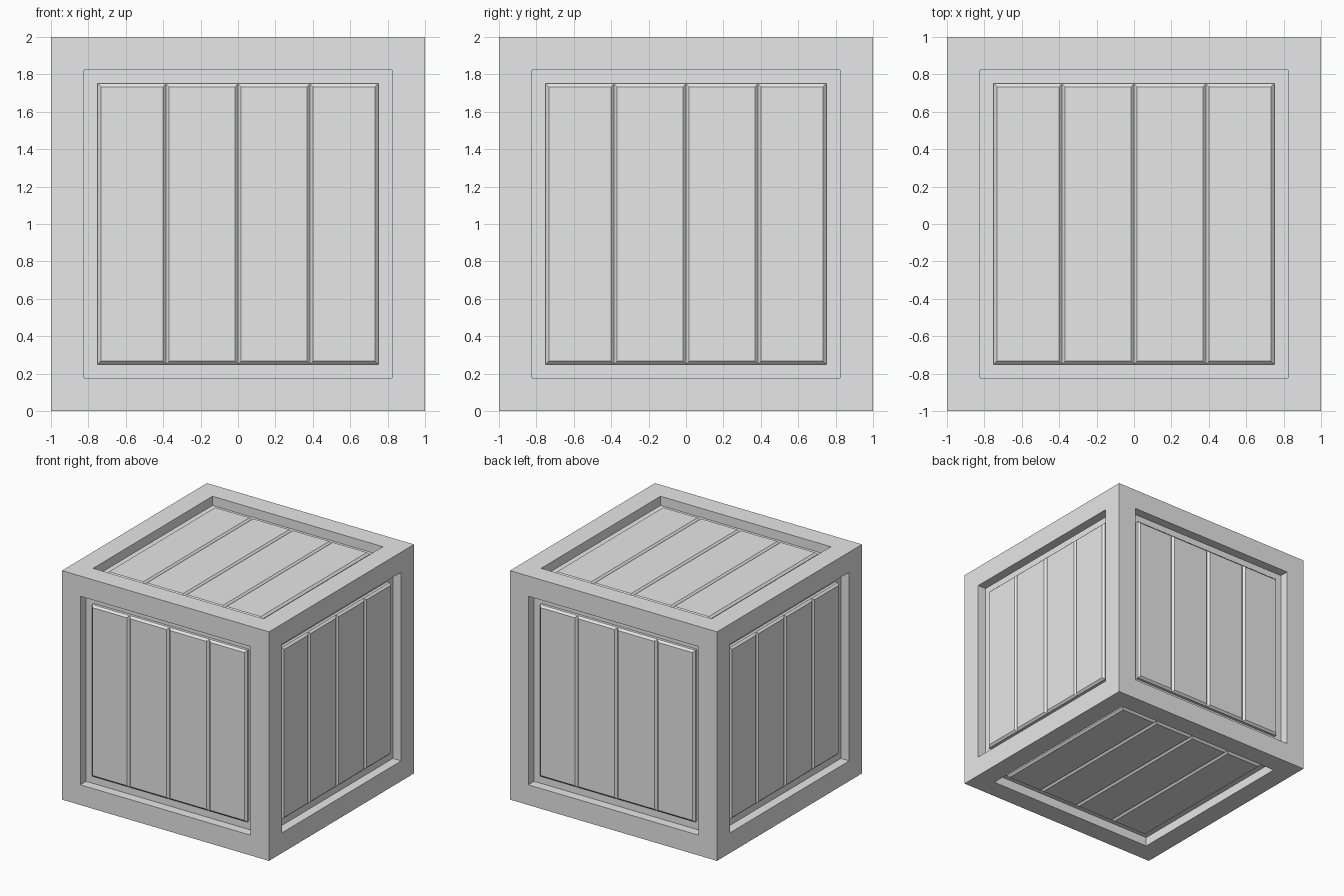
import bpy, bmesh
from math import pi
from mathutils import Matrix

if "Cube" in bpy.data.objects:
    bpy.data.objects.remove(bpy.data.objects["Cube"])

FRAME = 0.25       # border width around each panel
POCKET = 0.08      # depth of the panel recess
RECESS = 0.04      # depth of the board faces below the frame
CHAMFER = 0.017
OPEN = 1 - FRAME   # half width of each opening
SEAMS = (-OPEN, -0.385, 0, 0.385, OPEN)

grey = bpy.data.materials.new("plain_grey")
grey.use_nodes = True
colour = (0.8, 0.8, 0.8, 1)
grey.diffuse_color = colour
grey.node_tree.nodes["Principled BSDF"].inputs["Base Color"].default_value = colour


def add_object(name, bm):
    mesh = bpy.data.meshes.new(name)
    bm.to_mesh(mesh)
    bm.free()
    mesh.materials.append(grey)
    obj = bpy.data.objects.new(name, mesh)
    bpy.context.collection.objects.link(obj)
    obj.location.z = 1
    return obj


# Crate frame: a cube with a square pocket sunk into every side
bm = bmesh.new()
bmesh.ops.create_cube(bm, size=2)
sides = bm.faces[:]
bmesh.ops.inset_individual(bm, faces=sides, thickness=FRAME)
for face in sides:
    normal = face.normal.copy()
    walls = bmesh.ops.extrude_discrete_faces(bm, faces=[face])["faces"]
    bmesh.ops.translate(bm, verts=walls[0].verts, vec=-normal * POCKET)
bmesh.ops.recalc_face_normals(bm, faces=bm.faces)
add_object("crate_frame", bm)


def add_board(bm, left, right):
    """One board lying along y, with its upper edges chamfered."""
    height = POCKET - RECESS
    place = (Matrix.Translation(((left + right) / 2, 0, 1 - RECESS - height / 2))
             @ Matrix.Diagonal((right - left, 2 * OPEN, height, 1)))
    verts = bmesh.ops.create_cube(bm, size=1, matrix=place)["verts"]
    top = max(verts[0].link_faces[:] + verts[-1].link_faces[:],
              key=lambda f: f.calc_center_median().z)
    bmesh.ops.bevel(bm, geom=top.edges[:], offset=CHAMFER, segments=1,
                    affect='EDGES', clamp_overlap=True)


# Four boards fill the pocket on each side
front = Matrix.Rotation(pi / 2, 4, 'X')
panels = {"top": Matrix.Identity(4), "bottom": Matrix.Rotation(pi, 4, 'Y')}
for i, side in enumerate(("front", "left", "back", "right")):
    panels[side] = Matrix.Rotation(i * pi / 2, 4, 'Z') @ front

for side, turn in panels.items():
    bm = bmesh.new()
    for left, right in zip(SEAMS, SEAMS[1:]):
        add_board(bm, left, right)
    bmesh.ops.transform(bm, matrix=turn, verts=bm.verts)
    add_object(side + "_boards", bm)
